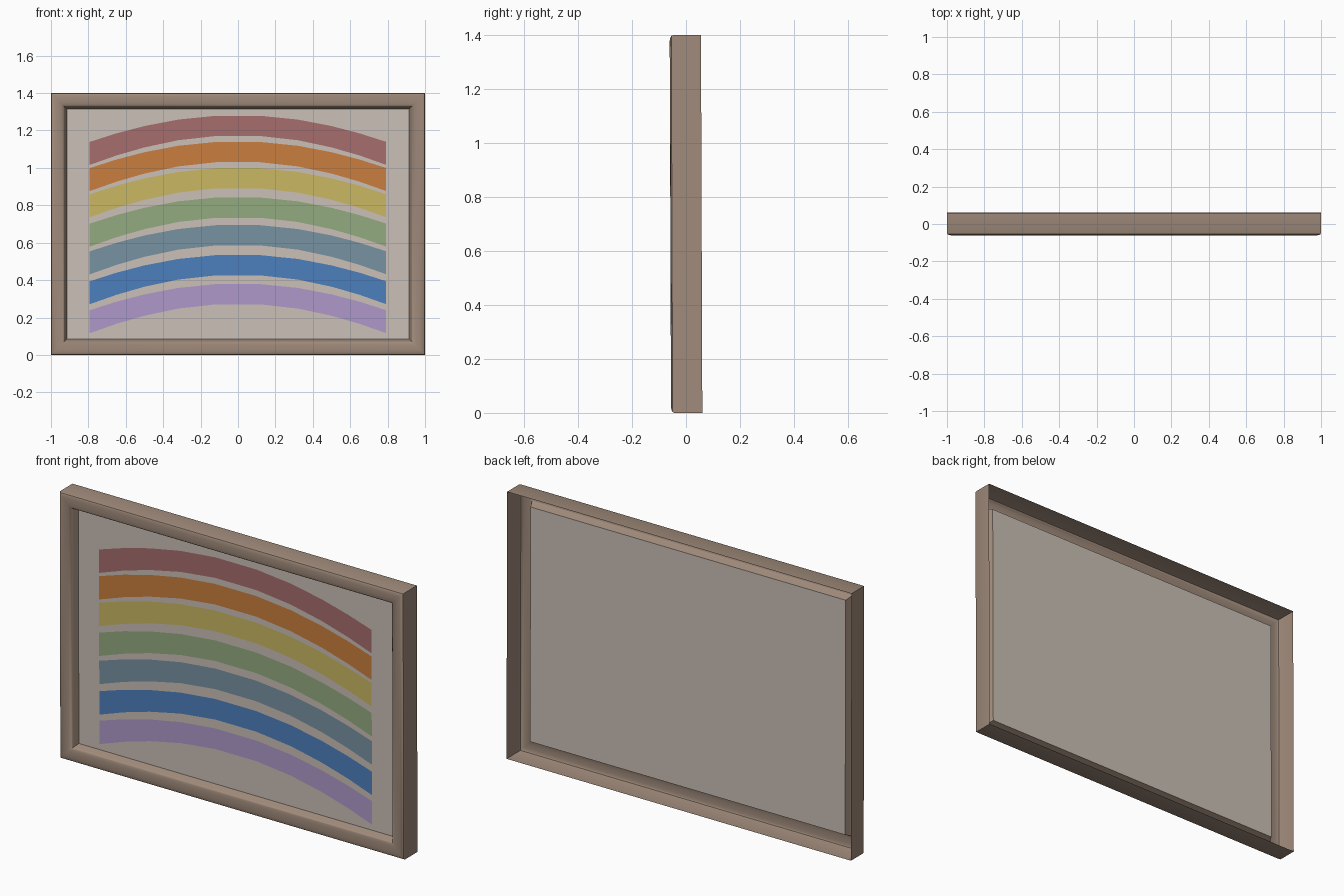
import bpy, math

if "Cube" in bpy.data.objects:
    bpy.data.objects.remove(bpy.data.objects["Cube"])

W, H = 1.0, 1.4          # half width, height
TILT = 0.0036            # the picture leans very slightly forward
PANEL_Y = -0.015


def material(name, rgb):
    """Flat colour from 0-255 display values."""
    m = bpy.data.materials.new(name)
    lin = [((c / 255 + 0.055) / 1.055) ** 2.4 for c in rgb]
    m.diffuse_color = (*lin, 1)
    m.use_nodes = True
    m.node_tree.nodes["Principled BSDF"].inputs["Base Color"].default_value = m.diffuse_color
    return m


def make(name, verts, faces, mat):
    verts = [(x, y - TILT * (z - H / 2), z) for x, y, z in verts]
    me = bpy.data.meshes.new(name)
    me.from_pydata(verts, [], faces)
    me.materials.append(mat)
    ob = bpy.data.objects.new(name, me)
    bpy.context.collection.objects.link(ob)
    return ob


def corners(inset, y):
    """Rectangle corners, anticlockwise seen from the front."""
    a, b, t = W - inset, inset, H - inset
    return [(-a, y, b), (a, y, b), (a, y, t), (-a, y, t)]


# Frame: moulding section (inset, y) from back rim over the front to the inner lip
profile = [(0, 0.058), (0, -0.045), (0.003, -0.052), (0.010, -0.056),
           (0.022, -0.058), (0.040, -0.058), (0.055, -0.056),
           (0.066, -0.052), (0.071, -0.046), (0.074, -0.040),
           (0.085, PANEL_Y)]
verts, faces = [], []
for inset, y in profile:
    verts += corners(inset, y)
for k in range(len(profile) - 1):
    for j in range(4):
        n = (j + 1) % 4
        faces.append((4 * k + j, 4 * k + n, 4 * k + 4 + n, 4 * k + 4 + j))
frame = make("frame", verts, faces, material("brown wood", (159, 138, 122)))
bpy.context.view_layer.objects.active = frame
frame.select_set(True)
bpy.ops.object.shade_smooth_by_angle(angle=math.radians(35))
frame.select_set(False)

# Backing panel
make("backing_panel", corners(0.085, PANEL_Y), [(0, 1, 2, 3)],
     material("pale beige", (203, 192, 183)))

# Rainbow stripes: name, colour, height of the crown
stripes = [("red", (166, 109, 109), 1.28), ("orange", (202, 126, 62), 1.14),
           ("yellow", (202, 185, 99), 1.0), ("green", (148, 171, 129), 0.843),
           ("grey blue", (120, 147, 163), 0.695), ("blue", (78, 128, 190), 0.535),
           ("lilac", (175, 153, 203), 0.38)]
xs = [-0.793, -0.65, -0.5, -0.32, -0.12, 0.12, 0.32, 0.5, 0.65, 0.79]
for name, rgb, top in stripes:
    verts, faces = [], []
    for x in xs:
        s = max(0, (abs(x) - 0.06) / 0.73) ** 1.8
        verts += [(x, PANEL_Y - 0.004, top - 0.108 - 0.155 * s),
                  (x, PANEL_Y - 0.004, top - 0.14 * s)]
    for i in range(len(xs) - 1):
        faces.append((2 * i, 2 * i + 2, 2 * i + 3, 2 * i + 1))
    make(name.replace(" ", "_") + "_stripe", verts, faces, material(name, rgb))
